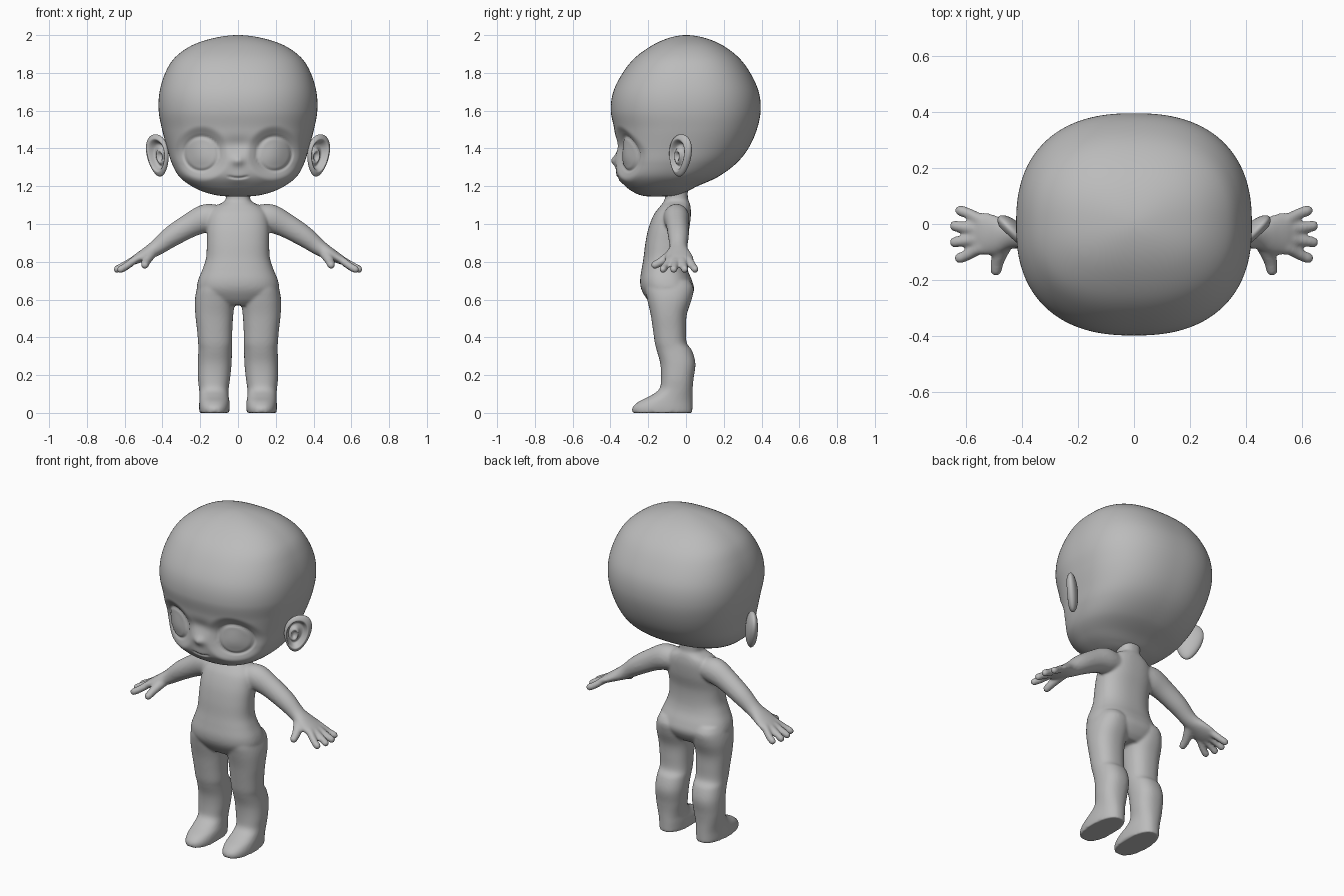
import bpy, bmesh
from math import cos, sin, pi, exp, hypot
from mathutils import Vector

if "Cube" in bpy.data.objects:
    bpy.data.objects.remove(bpy.data.objects["Cube"])

clay = bpy.data.materials.new("clay_grey")
clay.use_nodes = True
GREY = (0.5, 0.5, 0.5, 1)
clay.diffuse_color = GREY
clay.node_tree.nodes["Principled BSDF"].inputs["Base Color"].default_value = GREY


def finish(name, bm):
    bmesh.ops.recalc_face_normals(bm, faces=bm.faces)
    for f in bm.faces:
        f.smooth = True
    mesh = bpy.data.meshes.new(name)
    bm.to_mesh(mesh)
    bm.free()
    mesh.materials.append(clay)
    ob = bpy.data.objects.new(name, mesh)
    bpy.context.collection.objects.link(ob)
    return ob


def spline(keys, steps, poles=False):
    """Catmull-Rom through key tuples; poles=True rounds both ends off."""
    k = [Vector(p) for p in keys]
    first, last = 2 * k[0] - k[1], 2 * k[-1] - k[-2]
    if poles:
        first[0], last[0] = k[1][0], k[-2][0]
    k = [first] + k + [last]
    out = []
    for i in range(1, len(k) - 2):
        a, b, c, d = k[i - 1:i + 3]
        for j in range(steps):
            t = j / steps
            out.append(0.5 * (2 * b + (c - a) * t + (2 * a - 5 * b + 4 * c - d) * t * t
                              + (3 * b - a - 3 * c + d) * t ** 3))
    return out + [k[-2]]


def skin(bm, rings):
    """Bridge rings of points and cap the ends."""
    vs = [[bm.verts.new(p) for p in r] for r in rings]
    n = len(vs[0])
    for a, b in zip(vs, vs[1:]):
        for i in range(n):
            bm.faces.new((a[i], a[(i + 1) % n], b[(i + 1) % n], b[i]))
    bm.faces.new(vs[0][::-1])
    bm.faces.new(vs[-1])


def oval(cx, cy, z, rx, ry, n, power):
    pts = []
    for i in range(n):
        c, s = cos(2 * pi * i / n), sin(2 * pi * i / n)
        e = 2 / power
        pts.append(Vector((cx + rx * abs(c) ** e * (1 if c > 0 else -1),
                           cy + ry * abs(s) ** e * (1 if s > 0 else -1), z)))
    return pts


def tube(bm, keys, side, steps=5, n=24):
    """Round-ended limb: keys are x, y, z, half breadth, half thickness."""
    path = spline([(side * k[0],) + k[1:] for k in keys], steps)
    rings = []
    for i, p in enumerate(path):
        d = (path[min(i + 1, len(path) - 1)] - path[max(i - 1, 0)]).to_3d()
        d = Vector(d[:3]).normalized()
        ref = Vector((0, 1, 0)) if abs(d.y) < 0.75 else Vector((1, 0, 0))
        u = (ref - d * ref.dot(d)).normalized()
        v = d.cross(u)

        def ring(shift, f):
            c = Vector(p[:3]) + d * shift
            return [c + f * (u * p[3] * cos(2 * pi * j / n) + v * p[4] * sin(2 * pi * j / n))
                    for j in range(n)]
        caps = [(p[4] * sin(a), cos(a)) for a in (0.4, 0.8, 1.15, 1.45)]
        if i == 0:
            rings += [ring(-h, f) for h, f in caps[::-1]]
        rings.append(ring(0, 1))
        if i == len(path) - 1:
            rings += [ring(h, f) for h, f in caps]
    skin(bm, rings)


def smoothstep(t):
    t = max(0, min(1, t))
    return t * t * (3 - 2 * t)


# Head: stacked ovals (height, half width, front, back) with sculpted face
HEAD = [(1.145, 0, -.16, -.16), (1.15, .10, -.23, -.06), (1.17, .18, -.28, 0),
        (1.20, .245, -.32, .06), (1.25, .31, -.36, .17), (1.32, .35, -.373, .265),
        (1.40, .375, -.373, .33), (1.50, .402, -.38, .375), (1.60, .42, -.398, .395),
        (1.70, .415, -.385, .385), (1.80, .385, -.335, .34), (1.88, .335, -.27, .28),
        (1.945, .245, -.18, .195), (1.985, .125, -.09, .10), (2.0, 0, 0, 0)]
bm = bmesh.new()
rings = []
for z, w, f, b in spline(HEAD, 12, True)[1:-1]:
    rings.append(oval(0, (f + b) / 2, z, w, (b - f) / 2, 200, 2.4))
skin(bm, rings)
for v in bm.verts:
    x, y, z = v.co
    if y > -.15:
        continue
    r = hypot(abs(x) - .193, z - 1.372)
    push = .026 * smoothstep((.15 - r) / .06)                 # eye socket
    push += .009 * exp(-((r - .09) / .008) ** 2)              # rim round the eye
    push -= .008 * smoothstep((.085 - r) / .08)               # domed eye
    push += .016 * exp(-(x / .09) ** 2 - ((z - 1.42) / .04) ** 2)   # nose bridge
    push -= .022 * exp(-(x / .028) ** 2 - ((z - 1.335) / .026) ** 2)  # nose tip
    mouth = z - 1.243 - 4 * x * x
    width = smoothstep((.06 - abs(x)) / .02)
    push += .009 * width * exp(-(mouth / .006) ** 2)          # mouth line
    push -= .006 * exp(-(x / .05) ** 2 - ((z - 1.245) / .03) ** 2)  # lips
    v.co.y += push
finish("head", bm)

# Ears: flattened balls with a dished front, turned out and forward
for side, name in ((1, "left_ear"), (-1, "right_ear")):
    bm = bmesh.new()
    bmesh.ops.create_uvsphere(bm, u_segments=64, v_segments=48, radius=1)
    for v in bm.verts:
        a, b, c = v.co
        r = hypot(a + .1, b)
        depth = c * .034
        if c > 0:
            depth -= .042 * smoothstep((.8 - r) / .3)
            depth += .018 * exp(-((hypot(a + .25, b + .05) - .28) / .12) ** 2)
        a *= .088 * (.86 + .2 * b)
        p = Vector((.425, -.03, 1.363)) + a * Vector((.7, .71, 0)) + depth * Vector((.71, -.7, 0))
        v.co = (side * (p.x + .012 * b), p.y + .006 * b, p.z + .112 * b)
    finish(name, bm)

# Body: overlapping torso, legs, arms and hands fused into one skin
TORSO = [(.57, .10, -.175, -.01), (.60, .17, -.205, .02), (.65, .215, -.235, .043),
         (.70, .212, -.243, .032), (.76, .188, -.235, .008), (.82, .169, -.225, -.002),
         (.90, .165, -.215, 0), (.98, .165, -.198, .018), (1.05, .155, -.17, .026),
         (1.09, .125, -.14, .024), (1.115, .08, -.12, .018), (1.135, .064, -.112, .01),
         (1.20, .066, -.112, .01)]
LEG = [(0, .046, .204, -.285, .034), (.03, .044, .206, -.283, .034), (.06, .045, .205, -.25, .034),
       (.09, .05, .204, -.19, .034), (.125, .05, .206, -.142, .035), (.18, .042, .212, -.132, .04),
       (.26, .034, .213, -.136, .05), (.33, .032, .21, -.155, .032), (.37, .031, .211, -.165, .004),
       (.44, .03, .217, -.175, 0), (.52, .025, .226, -.187, .004), (.60, .016, .228, -.205, .03),
       (.66, .02, .217, -.215, .04), (.70, .04, .2, -.2, .02)]
ARM = [(.10, -.055, 1.035, .065, .065), (.17, -.05, 1.03, .068, .075), (.25, -.045, .995, .06, .065),
       (.35, -.04, .935, .055, .056), (.43, -.04, .875, .048, .043), (.49, -.04, .84, .068, .033),
       (.54, -.035, .813, .077, .025), (.57, -.035, .797, .07, .018)]
THUMB = [(.46, -.06, .85, .034, .03), (.485, -.125, .805, .025, .024), (.493, -.165, .783, .021, .021)]
bm = bmesh.new()
skin(bm, [oval(0, (f + b) / 2, z, w, (b - f) / 2, 64, 2.4) for z, w, f, b in spline(TORSO, 5)])
for side in (1, -1):
    skin(bm, [oval(side * (i + o) / 2, (f + b) / 2, z, (o - i) / 2, (b - f) / 2, 48, 2.3)
              for z, i, o, f, b in spline(LEG, 5)])
    tube(bm, ARM, side)
    tube(bm, THUMB, side)
    for root, tip, reach in ((.014, .048, .62), (-.02, -.007, .64), (-.052, -.065, .64), (-.084, -.122, .622)):
        tube(bm, [(.545, root, .812, .021, .021), (reach - .03, (root + 2 * tip) / 3, .777, .02, .02),
                  (reach, tip, .76, .02, .02)], side)
body = finish("body", bm)
fuse = body.modifiers.new("fuse", "REMESH")
fuse.mode = "VOXEL"
fuse.voxel_size = .0075
fuse.use_smooth_shade = True
soften = body.modifiers.new("soften", "SMOOTH")
soften.factor = .5
soften.iterations = 8
